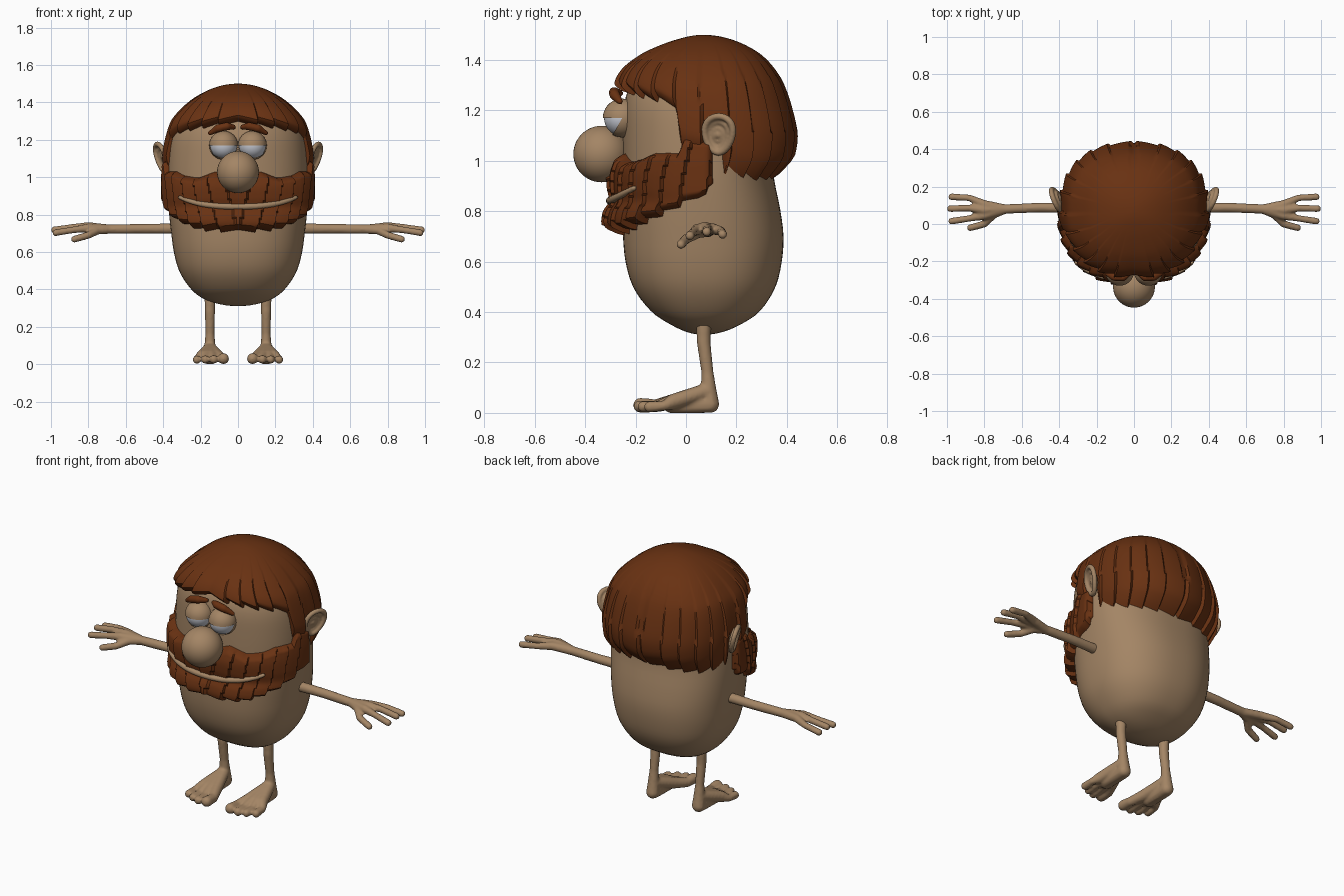
import bpy, bmesh, math
from mathutils import Vector, Matrix

if "Cube" in bpy.data.objects:
    bpy.data.objects.remove(bpy.data.objects["Cube"])

CY = 0.07  # front-back axis of body and head


def material(name, rgb):
    m = bpy.data.materials.new(name)
    m.diffuse_color = (*rgb, 1)
    m.use_nodes = True
    m.node_tree.nodes["Principled BSDF"].inputs["Base Color"].default_value = m.diffuse_color
    return m


SKIN = material("tan skin", (0.37, 0.235, 0.13))
HAIR = material("red brown hair", (0.14, 0.031, 0.006))
WHITE = material("eye white", (0.56, 0.58, 0.64))


def finish(name, bm, mat, angle=40):
    bmesh.ops.recalc_face_normals(bm, faces=bm.faces)
    me = bpy.data.meshes.new(name)
    bm.to_mesh(me)
    bm.free()
    me.materials.append(mat)
    me.shade_smooth()
    me.set_sharp_from_angle(angle=math.radians(angle))
    ob = bpy.data.objects.new(name, me)
    bpy.context.collection.objects.link(ob)
    return ob


def mirror(ob):
    ob.modifiers.new("mirror", 'MIRROR').use_mirror_merge = False


def curve(pts, x):
    """Piecewise linear lookup."""
    for (a, u), (b, v) in zip(pts, pts[1:]):
        if x <= b:
            return u + (v - u) * max(0, (x - a) / (b - a))
    return pts[-1][1]


def radii(profile, z):
    """Smooth lookup of half width, front and back depth (squares are blended)."""
    z = min(max(z, profile[0][0]), profile[-1][0])
    q = [(p[0], p[1] ** 2, (CY - p[2]) ** 2, (p[3] - CY) ** 2) for p in profile]
    n = len(q) - 1
    i = next((k for k in range(n) if z <= q[k + 1][0]), n - 1)
    h = q[i + 1][0] - q[i][0]
    t = (z - q[i][0]) / h
    out = []
    for c in (1, 2, 3):
        def slope(k):
            a, b = max(k - 1, 0), min(k + 1, n)
            return (q[b][c] - q[a][c]) / (q[b][0] - q[a][0])
        v = ((2*t**3 - 3*t*t + 1) * q[i][c] + (t**3 - 2*t*t + t) * h * slope(i)
             + (3*t*t - 2*t**3) * q[i + 1][c] + (t**3 - t*t) * h * slope(i + 1))
        out.append(math.sqrt(max(v, 0)))
    return out


def shell(profile, deg, z, scale=1.0):
    """Point on a rounded-box section; 0 degrees is the front."""
    hx, f, b = radii(profile, z)
    s, c = math.sin(math.radians(deg)), math.cos(math.radians(deg))
    x = math.copysign(abs(s) ** 0.85, s) * hx
    y = -abs(c) ** 0.85 * f if c > 0 else abs(c) ** 0.85 * b
    return Vector((x * scale, CY + y * scale, z))


def grid(cols):
    bm = bmesh.new()
    vs = [[bm.verts.new(p) for p in col] for col in cols]
    for a, b in zip(vs, vs[1:]):
        for j in range(len(a) - 1):
            bm.faces.new((a[j], b[j], b[j + 1], a[j + 1]))
    bmesh.ops.remove_doubles(bm, verts=bm.verts, dist=1e-5)
    return bm


# profiles: height, half width, front y, back y
BODY = [(.31, 0, CY, CY), (.35, .185, -.06, .215), (.4, .25, -.135, .29), (.5, .315, -.21, .355),
        (.6, .343, -.24, .38), (.7, .357, -.25, .387), (.8, .368, -.252, .375), (.95, .378, -.25, .347),
        (1.1, .375, -.25, .35), (1.22, .36, -.245, .345), (1.3, .325, -.22, .32),
        (1.38, .24, -.13, .25), (1.45, 0, CY, CY)]
LOCKS = [(.88, .37, -.25, .35), (.92, .38, -.25, .385), (1.0, .393, -.26, .42), (1.1, .398, -.27, .437),
         (1.2, .385, -.28, .42), (1.3, .355, -.288, .388), (1.36, .308, -.26, .355), (1.42, .24, -.185, .3),
         (1.46, .17, -.1, .235), (1.485, .105, -.025, .17), (1.5, 0, CY, CY)]
BEARD = [(.66, .34, -.26, .4), (.7, .365, -.3, .4), (.75, .385, -.328, .4), (.8, .395, -.322, .4),
         (.84, .4, -.3, .4), (.89, .405, -.308, .4), (.95, .407, -.31, .4), (1.0, .407, -.295, .4),
         (1.06, .402, -.275, .4), (1.12, .395, -.265, .4)]

# body and head in one egg
rows = [.88 - .57 * math.cos(math.pi * j / 48) for j in range(49)]
finish("body", grid([[shell(BODY, i * 5, z) for z in rows] for i in range(73)]), SKIN, 180)


def hair_patch(name, profile, lower, upper, end, width, skew, amp, closed):
    """Hair layer with stepped locks, edges tucked into the skin."""
    cols, m, n = [], 36, int(end * 2 / 1.25)
    for i in range(n + 1):
        deg = -end + 2 * end * i / n
        a = abs(deg)
        lo = curve(lower, a) - 0.022 * ((a / width) % 1)
        hi = curve(upper, a)
        col = []
        for j in range(m + 1):
            s = j / m
            z = lo + (hi - lo) * (math.sin(s * math.pi / 2) if closed else s)
            f = min(1, s / 0.1)
            if not closed:
                f = min(f, (1 - s) / 0.1, (end - a) / 5)
            f = math.sqrt(max(f, 0))
            saw = (a / width + skew * (z - lo)) % 1
            fade = max(0, 1 - s * 1.3) if closed else 1
            p = shell(BODY, deg, z, 0.95).lerp(shell(profile, deg, z), f)
            k = 1 + amp * (saw - 0.5) * fade * f
            col.append((p.x * k, CY + (p.y - CY) * k, z))
        cols.append(col)
    return finish(name, grid(cols), HAIR, 35)


# hair cap with fringe, sideburns and long back
hair_patch("hair", LOCKS,
           [(0, 1.295), (30, 1.275), (64, 1.24), (74, 1.22), (77, 1.04), (92, 1.03), (93, 1.1),
            (100, 1.1), (102, .945), (130, .925), (180, .945)],
           [(0, 1.5), (180, 1.5)], 180, 15, 0.4, 0.05, True)
# beard and moustache
hair_patch("beard", BEARD,
           [(0, .715), (30, .73), (45, .755), (60, .785), (75, .825), (88, .865), (96, .92)],
           [(0, 1.0), (15, 1.035), (30, 1.0), (45, 1.01), (58, 1.035), (76, 1.035), (80, 1.1), (92, 1.08), (96, 1.03)],
           96, 13, -2.0, 0.04, False)


def blobs(name, chains, mat, voxel=0.007, mirrored=True):
    """Fuse chains of (x, y, z, radius) into one smooth form resting above the floor."""
    bm = bmesh.new()
    for chain in chains:
        for a, b in zip(chain, chain[1:]):
            a, b = Vector(a), Vector(b)
            steps = max(1, math.ceil((b - a).xyz.length / (min(a.w, b.w) * 0.3)))
            for k in range(steps + 1):
                p = a.lerp(b, k / steps)
                bmesh.ops.create_icosphere(bm, subdivisions=2, radius=p.w, matrix=Matrix.Translation(p.xyz))
    for v in bm.verts:
        v.co.z = max(v.co.z, 0)
    ob = finish(name, bm, mat, 180)
    r = ob.modifiers.new("fuse", 'REMESH')
    r.mode, r.voxel_size, r.use_smooth_shade = 'VOXEL', voxel, True
    s = ob.modifiers.new("soften", 'SMOOTH')
    s.factor, s.iterations = 0.5, 4
    if mirrored:
        mirror(ob)
    return ob


# arms with three fingers and a thumb
wrist = (.69, .08, .722, .026)
fingers = [((.80, .105, .73, .024), (.88, .14, .722, .018), (.975, .145, .708, .019)),
           ((.80, .075, .735, .025), (.88, .085, .732, .019), (.982, .082, .718, .019)),
           ((.80, .045, .728, .024), (.88, .03, .718, .018), (.975, .015, .703, .019)),
           ((.75, .05, .715, .022), (.80, .0, .69, .02), (.875, -.02, .668, .019))]
blobs("arms", [[(.3, .085, .725, .03), (.5, .088, .724, .027), wrist]] + [[wrist, *f] for f in fingers], SKIN)

# legs and four-toed feet
ankle = (.15, .09, .09, .032)
toes = [(.078, -.18, .03, .031), (.13, -.185, .026, .024), (.175, -.17, .025, .023), (.22, -.145, .024, .023)]
foot = [[ankle, (.15 + (x - .15) * .6, -.05, .045, .032), (x, y + .06, .028, r * .85), (x, y, z, r)]
        for x, y, z, r in toes]
blobs("legs", [[(.15, .07, .38, .032), (.15, .07, .28, .028), (.15, .085, .16, .025), ankle,
                (.15, .095, .035, .038), (.15, -.05, .025, .035)]] + foot, SKIN)


# ears: rim, sunken bowl and root
def ear_point(u, v, inset, r):
    u *= 1 + 0.2 * v
    return (.412 + .022 * u + .018 * v - inset, .13 + .055 * u, 1.105 + .072 * v, r)


def ear_ring(size, inset, r):
    return [ear_point(size * math.cos(k * math.pi / 12), size * math.sin(k * math.pi / 12), inset, r)
            for k in range(25)]


blobs("ears", [ear_ring(1, 0, .014), ear_ring(.7, .014, .013), ear_ring(.35, .018, .014),
               [ear_point(0, 0, .016, .018), (.36, .11, 1.1, .035)]], SKIN, 0.005)

# nose
bm = bmesh.new()
bmesh.ops.create_uvsphere(bm, u_segments=40, v_segments=24, radius=.112,
                          matrix=Matrix.Translation((0, -.335, 1.027)))
finish("nose", bm, SKIN, 180)

# eyeballs, and lids with an opening cut by elevation angle
for name, radius, mat in (("eyeballs", .072, WHITE), ("eyelids", .077, SKIN)):
    bm = bmesh.new()
    bmesh.ops.create_uvsphere(bm, u_segments=36, v_segments=20, radius=radius,
                              matrix=Matrix.Rotation(math.pi / 2, 4, 'Y'))
    if mat == SKIN:
        opening = [f for f in bm.faces if -60 < math.degrees(math.atan2(
            f.calc_center_median().z, -f.calc_center_median().y)) < 0]
        bmesh.ops.delete(bm, geom=opening, context='FACES')
    bmesh.ops.translate(bm, verts=bm.verts, vec=(.077, -.253, 1.17))
    mirror(finish(name, bm, mat, 180))

# eyebrows
blobs("eyebrows", [[(.025, -.262, 1.268, .014), (.06, -.285, 1.272, .022), (.105, -.283, 1.262, .022),
                    (.15, -.262, 1.235, .012)]], HAIR, 0.005)

# lips along the mouth curve
lip = []
for k in range(-12, 13):
    t = k / 12
    p = shell(BEARD, 47 * t, .842 + .05 * t * t)
    lip.append((p.x, p.y - .002, p.z, .017 - .006 * t * t))
blobs("lips", [lip], SKIN, 0.005, False)
